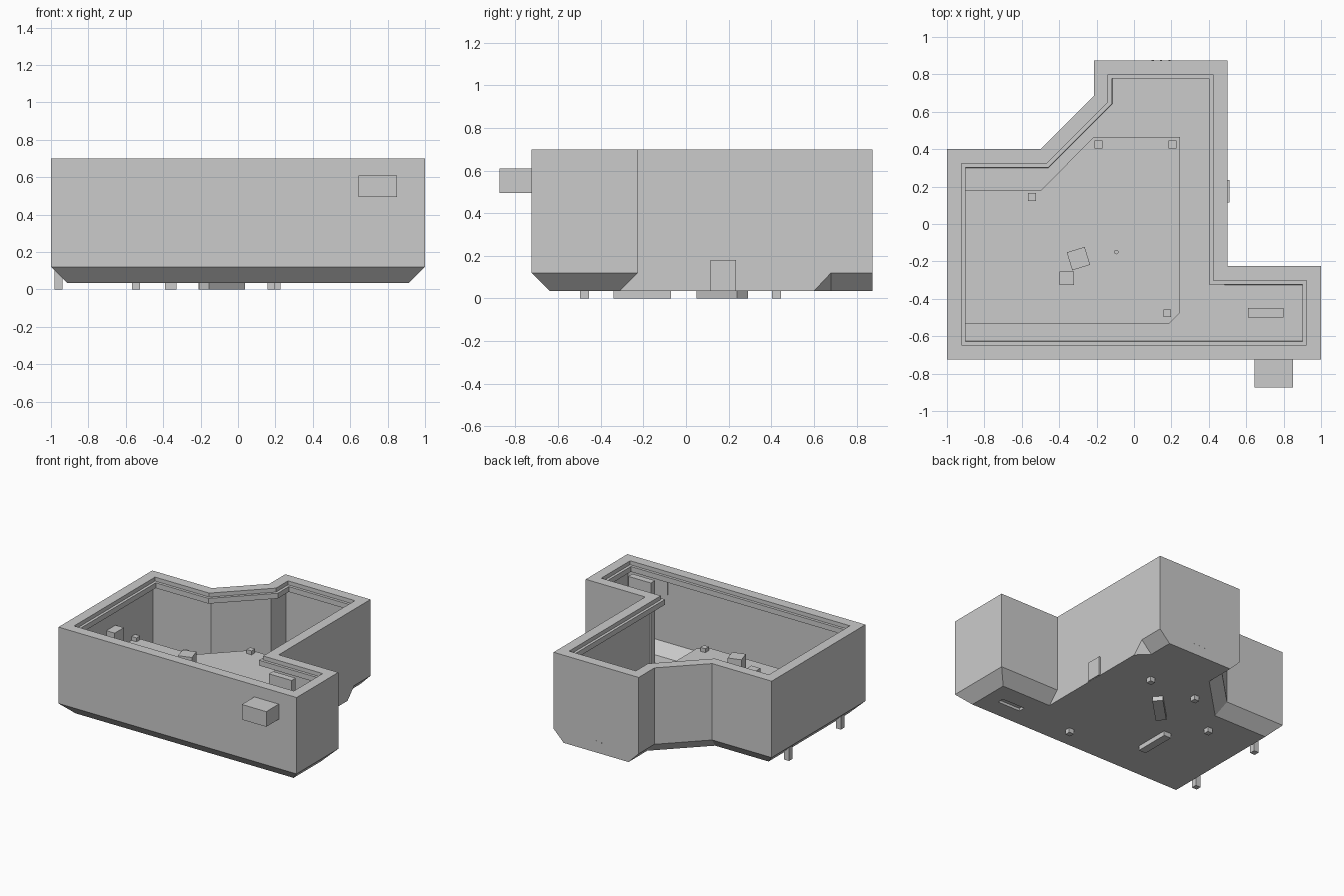
import bpy, bmesh, math
from mathutils import Vector

if "Cube" in bpy.data.objects:
    bpy.data.objects.remove(bpy.data.objects["Cube"])


def finish(name, bm):
    bmesh.ops.recalc_face_normals(bm, faces=bm.faces)
    me = bpy.data.meshes.new(name)
    bm.to_mesh(me)
    bm.free()
    ob = bpy.data.objects.new(name, me)
    bpy.context.collection.objects.link(ob)
    return ob


def box(name, x, y, z, rot=0.0):
    """Box from (min, max) ranges, turned about its own centre."""
    bm = bmesh.new()
    bmesh.ops.create_cube(bm, size=1)
    ob = finish(name, bm)
    size = [b - a for a, b in (x, y, z)]
    for v in ob.data.vertices:
        v.co = Vector(c * s for c, s in zip(v.co, size))
    ob.location = [(a + b) / 2 for a, b in (x, y, z)]
    ob.rotation_euler.z = rot
    return ob


def cylinder(name, loc, r, depth, rot_x=0.0):
    bm = bmesh.new()
    bmesh.ops.create_cone(bm, cap_ends=True, segments=12, radius1=r, radius2=r, depth=depth)
    ob = finish(name, bm)
    ob.location = loc
    ob.rotation_euler.x = rot_x
    return ob


def inset(poly, t):
    """Move every edge of a counter-clockwise outline inward by t."""
    out = []
    for i, p in enumerate(poly):
        p = Vector(p)
        d1 = (p - Vector(poly[i - 1])).normalized()
        d2 = (Vector(poly[(i + 1) % len(poly)]) - p).normalized()
        n1, n2 = Vector((-d1.y, d1.x)), Vector((-d2.y, d2.x))
        out.append(p + (n1 + n2) * (t / (1 + n1.dot(n2))))
    return out


# Casing: outline and chamfered underside, skinned up over the lip and down inside
outline = [(-1, -.725), (1, -.725), (1, -.225), (.5, -.225), (.5, .6), (.5, .68),
           (.5, .875), (-.215, .875), (-.215, .685), (-.5, .4), (-1, .4)]
under = [(-.915, -.64), (.915, -.64), (.915, -.31), (.5, -.31), (.5, .6), (.415, .68),
         (.415, .875), (-.13, .875), (-.13, .65), (-.465, .315), (-.915, .315)]
levels = [(under, 0, .035), (outline, 0, .12), (outline, 0, .70), (outline, .077, .70),
          (outline, .077, .67), (outline, .098, .67), (outline, .098, .63),
          (outline, .02, .63), (outline, .02, .13), (under, .015, .055)]
bm = bmesh.new()
rings = [[bm.verts.new((p[0], p[1], z)) for p in inset(poly, t)] for poly, t, z in levels]
n = len(outline)
for lo, hi in zip(rings, rings[1:]):
    for i in range(n):
        j = (i + 1) % n
        if i == 4:  # corner notch needs its own diagonal
            bm.faces.new((lo[i], hi[j], hi[i]))
            bm.faces.new((lo[i], lo[j], hi[j]))
        else:
            bm.faces.new((lo[i], lo[j], hi[j], hi[i]))
bm.faces.new(rings[0][::-1])
bm.faces.new(rings[-1])
casing = finish("casing", bm)

# Slot in the floor of the arm
cutter = box("slot_cutter", (.61, .80), (-.50, -.45), (0, .2))
cutter.hide_render = True
cutter.hide_set(True)
mod = casing.modifiers.new("slot", 'BOOLEAN')
mod.operation = 'DIFFERENCE'
mod.object = cutter
box("arm_block", (.61, .80), (-.50, -.45), (.055, .69))

# Raised inner board
board = [(-.98, -.535), (.185, -.535), (.245, -.475), (.245, .465),
         (-.215, .465), (-.5, .178), (-.98, .178)]
bm = bmesh.new()
face = bm.faces.new([bm.verts.new((x, y, .25)) for x, y in board])
up = bmesh.ops.extrude_face_region(bm, geom=[face])
bmesh.ops.translate(bm, vec=(0, 0, .03), verts=[v for v in up['geom'] if isinstance(v, bmesh.types.BMVert)])
bmesh.ops.recalc_face_normals(bm, faces=bm.faces)
finish("board", bm)

# Square posts through the board and floor
for i, (x, y) in enumerate([(-.19, .425), (.205, .425), (-.545, .145), (.178, -.477),
                            (-.96, .145), (-.96, -.477)]):
    box(f"post_{i}", (x - .021, x + .021), (y - .021, y + .021), (0, .31))

# Parts on the board
box("tilted_block", (-.347, -.247), (-.235, -.135), (.28, .48), math.radians(17))
box("small_block", (-.398, -.322), (-.325, -.255), (.28, .36))
box("wall_block", (-.98, -.91), (-.18, -.07), (.28, .47))
cylinder("board_pin", (-.095, -.15, .29), .012, .03)

# Bars under the floor
box("diagonal_bar", (-.22, .05), (.133, .207), (0, .10), math.radians(45))
box("straight_bar", (-.39, -.33), (-.34, -.07), (0, .10))

# Side and front sockets, small rear studs
box("side_socket", (.44, .51), (.115, .235), (.036, .18))
box("front_socket", (.645, .85), (-.875, -.70), (.495, .61))
for x in (.10, .145, .19):
    cylinder("rear_stud", (x, .873, .12), .006, .006, math.pi / 2)
